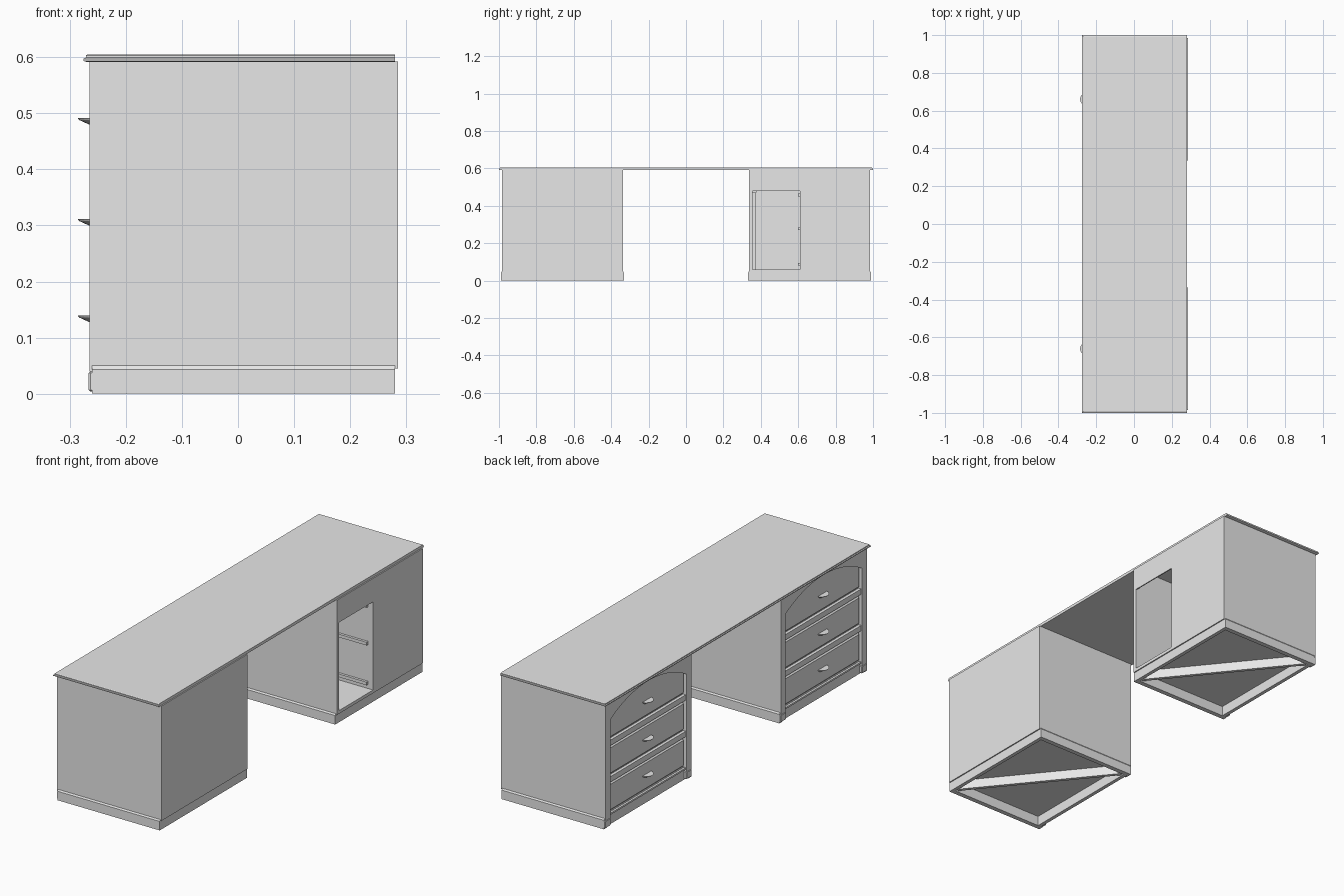
import bpy, bmesh, math
from mathutils import Matrix

if "Cube" in bpy.data.objects:
    bpy.data.objects.remove(bpy.data.objects["Cube"])

grey = bpy.data.materials.new("plain grey")
grey.diffuse_color = (0.8, 0.8, 0.8, 1)
grey.use_nodes = True
grey.node_tree.nodes["Principled BSDF"].inputs["Base Color"].default_value = grey.diffuse_color


def finish(name, bm):
    bmesh.ops.recalc_face_normals(bm, faces=bm.faces)
    me = bpy.data.meshes.new(name)
    bm.to_mesh(me)
    bm.free()
    ob = bpy.data.objects.new(name, me)
    me.materials.append(grey)
    bpy.context.collection.objects.link(ob)
    return ob


def box(name, x, y, z, bevel=0, turn=0):
    """Box from (min, max) pairs, optionally chamfered or turned about z."""
    bm = bmesh.new()
    size = [b - a for a, b in (x, y, z)]
    mid = [(a + b) / 2 for a, b in (x, y, z)]
    mat = Matrix.Translation(mid) @ Matrix.Rotation(turn, 4, 'Z') @ Matrix.Diagonal((*size, 1))
    bmesh.ops.create_cube(bm, size=1, matrix=mat)
    ob = finish(name, bm)
    if bevel:
        mod = ob.modifiers.new("chamfer", 'BEVEL')
        mod.width = bevel
        mod.segments = 1
    return ob


def prism(name, outline, axis, a, b):
    """Extrude a 2D outline: axis 'x' takes (y, z) points, axis 'y' takes (x, z)."""
    bm = bmesh.new()
    put = (lambda p, d: (d, p[0], p[1])) if axis == 'x' else (lambda p, d: (p[0], d, p[1]))
    lo = [bm.verts.new(put(p, a)) for p in outline]
    hi = [bm.verts.new(put(p, b)) for p in outline]
    bm.faces.new(lo)
    bm.faces.new(hi)
    n = len(outline)
    for i in range(n):
        j = (i + 1) % n
        bm.faces.new((lo[i], lo[j], hi[j], hi[i]))
    return finish(name, bm)


def handle(c, z):
    """Cup pull: half-round lip on top that tapers down to the drawer."""
    bm = bmesh.new()
    rings = []
    for depth, half, h in ((0.035, 0.034, z + 0.006), (0.033, 0.032, z + 0.003), (0.013, 0.022, z - 0.006)):
        rings.append([bm.verts.new((-0.2505 - depth * math.sin(t), c + half * math.cos(t), h))
                      for t in (math.pi * i / 12 for i in range(13))])
    bm.faces.new(rings[0])
    bm.faces.new(rings[-1])
    for r, s in zip(rings, rings[1:]):
        for i in range(13):
            j = (i + 1) % 13
            bm.faces.new((r[i], r[j], s[j], s[i]))
    finish("drawer_handle", bm)


HALF = 0.324   # half width of a cabinet
T = 0.018      # board thickness
INNER = HALF - 0.036


def cabinet(c, opening):
    y0, y1 = c - HALF, c + HALF
    i0, i1 = c - INNER, c + INNER

    # sides, pilasters and their feet
    for s in (-1, 1):
        def span(a, b):
            return tuple(sorted((c + s * a, c + s * b)))
        box("side_panel", (-0.25, 0.28), span(HALF - T, HALF), (0.045, 0.592))
        box("pilaster", (-0.265, -0.245), span(INNER, HALF), (0.04, 0.592))
        box("pilaster_foot", (-0.266, -0.242), span(INNER - 0.003, HALF + 0.003), (0.004, 0.04), 0.003)
        # plinth side with a sloped top edge
        a, b = c + s * (HALF - T), c + s * (HALF + 0.005)
        prism("plinth_side", [(a, 0), (b, 0), (b, 0.043), (c + s * HALF, 0.05), (a, 0.05)],
              'x', -0.26, 0.28)
    box("plinth_back", (0.262, 0.28), (y0 + T, y1 - T), (0, 0.05))
    box("plinth_front", (-0.252, -0.234), (y0 + T, y1 - T), (0, 0.05))
    box("bottom_panel", (-0.25, 0.28), (y0 + T, y1 - T), (0.048, 0.06))

    # diagonal brace under the floor
    w, d = 2 * (HALF - T), 0.496
    length = math.hypot(w, d) - 0.02
    box("plinth_brace", (0.014 - length / 2, 0.014 + length / 2), (c - 0.008, c + 0.008),
        (0.003, 0.048), turn=-math.atan2(w, d))

    # back panel, with an open bay where wanted
    if opening:
        o0, o1 = c - 0.306, c - 0.051
        for y, z in (((y0, o0), (0.045, 0.592)), ((o1, y1), (0.045, 0.592)),
                     ((o0, o1), (0.045, 0.06)), ((o0, o1), (0.48, 0.592))):
            box("back_panel", (0.28, 0.2855), y, z)
        box("bay_partition", (-0.235, 0.28), (o1, o1 + 0.012), (0.06, 0.592))
        for z in (0.08, 0.27, 0.45):
            box("bay_runner", (-0.235, 0.26), (o1 - 0.012, o1), (z, z + 0.015))
        box("bay_corner_post", (-0.235, -0.215), (o0, o0 + 0.02), (0.06, 0.47))
    else:
        box("back_panel", (0.28, 0.2855), (y0, y1), (0.045, 0.592))

    # recessed front with drawers, rails and pulls
    box("front_backing", (-0.246, -0.235), (i0, i1), (0.05, 0.592))
    for z0, z1 in ((0.064, 0.20), (0.238, 0.374), (0.412, 0.592)):
        box("drawer_front", (-0.256, -0.24), (i0 + 0.004, i1 - 0.004), (z0, z1), 0.008)
    for z0, z1 in ((0.05, 0.058), (0.206, 0.232), (0.38, 0.406)):
        box("front_rail", (-0.26, -0.24), (i0, i1), (z0, z1))
    for z in (0.133, 0.305, 0.485):
        handle(c, z)

    # arched header across the top drawer
    spring, crown = 0.505, 0.583
    rise = crown - spring
    R = (INNER ** 2 + rise ** 2) / (2 * rise)
    ang = math.asin(INNER / R)
    arc = [(c + R * math.sin(ang * k / 12), crown - R + R * math.cos(ang * k / 12))
           for k in range(12, -13, -1)]
    prism("arched_header", arc + [(i0, 0.592), (i1, 0.592)], 'x', -0.263, -0.25)


cabinet(0.661, True)
cabinet(-0.661, False)

# desktop: slab with a moulded edge on the front and both ends
bm = bmesh.new()
rings = []
for inset, z in ((0.006, 0.591), (0.0, 0.593), (0.0, 0.597), (0.004, 0.599), (0.004, 0.603), (0.007, 0.605)):
    x0, x1, h = -0.275 + inset, 0.28, 1 - inset
    rings.append([bm.verts.new(p) for p in ((x0, -h, z), (x1, -h, z), (x1, h, z), (x0, h, z))])
bm.faces.new(rings[0])
bm.faces.new(rings[-1])
for r, s in zip(rings, rings[1:]):
    for i in range(4):
        j = (i + 1) % 4
        bm.faces.new((r[i], r[j], s[j], s[i]))
finish("desktop", bm)
